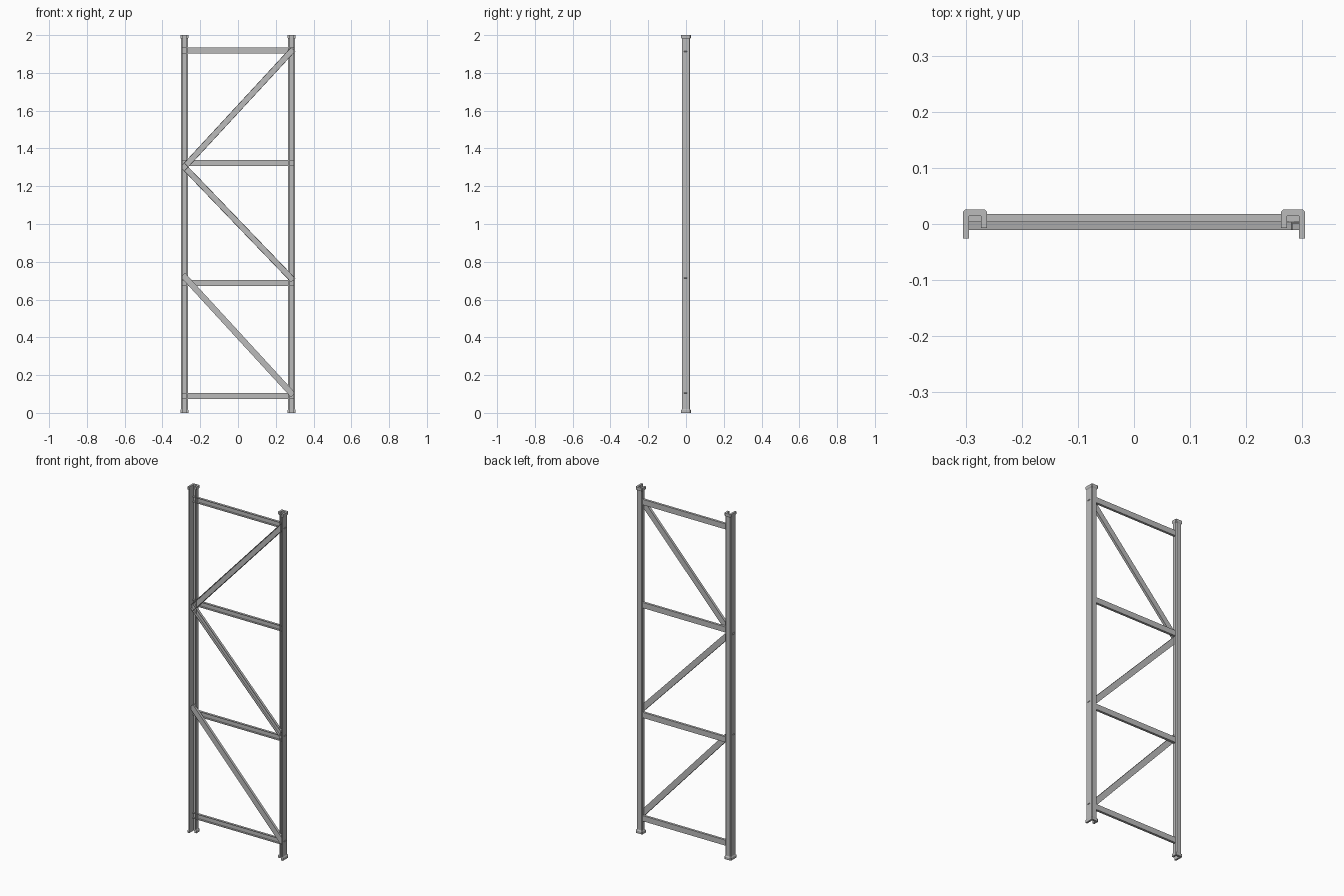
import bpy, bmesh
from mathutils import Vector

if "Cube" in bpy.data.objects:
    bpy.data.objects.remove(bpy.data.objects["Cube"])

steel = bpy.data.materials.new("grey steel")
steel.use_nodes = True
GREY = (0.5, 0.5, 0.5, 1)
steel.diffuse_color = GREY
steel.node_tree.nodes["Principled BSDF"].inputs["Base Color"].default_value = GREY


def loft(name, rings):
    """Closed solid through matching rings of points."""
    bm = bmesh.new()
    loops = [[bm.verts.new(p) for p in ring] for ring in rings]
    n = len(loops[0])
    for low, high in zip(loops, loops[1:]):
        for i in range(n):
            j = (i + 1) % n
            bm.faces.new((low[i], low[j], high[j], high[i]))
    bm.faces.new(loops[0][::-1])
    bm.faces.new(loops[-1])
    bmesh.ops.recalc_face_normals(bm, faces=bm.faces)
    mesh = bpy.data.meshes.new(name)
    bm.to_mesh(mesh)
    bm.free()
    mesh.materials.append(steel)
    obj = bpy.data.objects.new(name, mesh)
    bpy.context.collection.objects.link(obj)
    return obj


def post_section(side, z, grow):
    """Hooked channel: long outer leg, web at the back, short inner leg."""
    outer, inner, back = 0.301 + grow, 0.266 - grow, 0.022 + grow
    front, lip, c = -0.022 - grow, -0.003 - grow, 0.004
    pts = [(outer, front), (outer, back - c), (outer - c, back),
           (inner + c, back), (inner, back - c), (inner, lip),
           (0.273, lip), (0.273, 0.014), (0.294, 0.014), (0.294, front)]
    return [(side * x, y, z) for x, y in pts]


# Upright posts with flared end sleeves
for side, label in ((1, "left"), (-1, "right")):
    loft(label + "_post", [post_section(side, z, 0) for z in (0.003, 1.997)])
    for end, z0, d in (("foot", 0, 1), ("cap", 2, -1)):
        rings = [(0, 0.004), (0.014, 0.004), (0.02, 0)]
        loft(f"{label}_{end}", [post_section(side, z0 + d * h, g) for h, g in rings])


def brace(name, a, b, back, front, width=0.032, wall=0.003, hollow=True):
    """Bar between two (x, z) points; a hollow one is a channel open to the front."""
    a, b = Vector((a[0], 0, a[1])), Vector((b[0], 0, b[1]))
    across = (b - a).normalized().cross(Vector((0, 1, 0)))
    h = width / 2
    pts = [(-h, front), (-h, back), (h, back), (h, front)]
    if hollow:
        w = h - wall
        pts += [(w, front), (w, back - wall), (-w, back - wall), (-w, front)]
    loft(name, [[end + across * u + Vector((0, y, 0)) for u, y in pts]
                for end in (a, b)])


# Horizontal rails
for i, z in enumerate((0.09, 0.687, 1.322, 1.918)):
    brace(f"rail_{i + 1}", (-0.294, z), (0.294, z), 0.018, 0.004)

# Zigzag diagonals in front of the rails
brace("lower_diagonal", (-0.292, 0.73), (0.292, 0.094), 0.004, -0.011, hollow=False)
brace("middle_diagonal", (-0.292, 1.31), (0.292, 0.702), 0.004, -0.011)
brace("upper_diagonal", (-0.292, 1.293), (0.292, 1.925), 0.004, -0.011)
